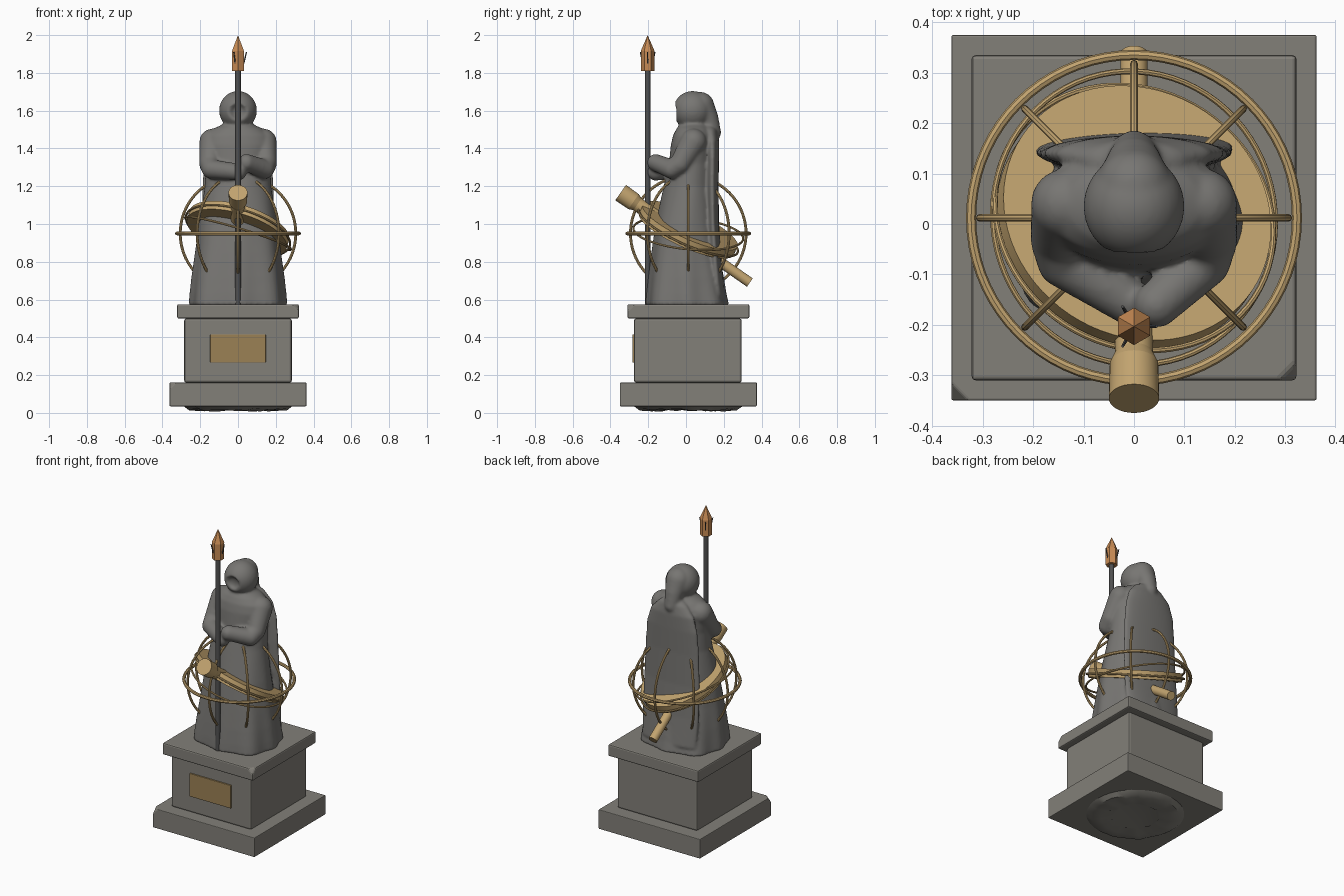
import bpy, bmesh, math, random
from mathutils import Vector, Matrix

if "Cube" in bpy.data.objects:
    bpy.data.objects.remove(bpy.data.objects["Cube"])

random.seed(4)


def mat(name, r, g, b):
    m = bpy.data.materials.new(name)
    m.diffuse_color = (r, g, b, 1)
    m.use_nodes = True
    m.node_tree.nodes["Principled BSDF"].inputs["Base Color"].default_value = m.diffuse_color
    return m


STATUE = mat("statue_grey", 0.185, 0.18, 0.17)
STONE = mat("plinth_stone", 0.225, 0.215, 0.19)
BRASS = mat("brass", 0.54, 0.37, 0.16)
BRONZE = mat("plaque_bronze", 0.33, 0.22, 0.09)
COPPER = mat("copper", 0.58, 0.26, 0.09)
IRON = mat("dark_iron", 0.08, 0.08, 0.08)


def finish(bm, name, material, smooth=True):
    bmesh.ops.recalc_face_normals(bm, faces=bm.faces)
    me = bpy.data.meshes.new(name)
    bm.to_mesh(me)
    bm.free()
    me.materials.append(material)
    ob = bpy.data.objects.new(name, me)
    bpy.context.collection.objects.link(ob)
    if smooth:
        bpy.ops.object.select_all(action='DESELECT')
        bpy.context.view_layer.objects.active = ob
        ob.select_set(True)
        bpy.ops.object.shade_smooth_by_angle(angle=math.radians(35))
    return ob


def block(name, lo, hi, material, bevel=0.0, chip=None):
    bm = bmesh.new()
    bmesh.ops.create_cube(bm, size=1)
    for v in bm.verts:
        v.co = [lo[i] if v.co[i] < 0 else hi[i] for i in range(3)]
    if chip:  # broken-off upper corner
        v = min(bm.verts, key=lambda p: (p.co - Vector(chip)).length)
        bmesh.ops.bevel(bm, geom=[v], offset=0.035, segments=1, affect='VERTICES')
    ob = finish(bm, name, material, False)
    if bevel:
        m = ob.modifiers.new("bevel", 'BEVEL')
        m.width, m.segments = bevel, 2
    return ob


def rod(name, a, b, r1, r2, sides, material, smooth=True):
    a, b = Vector(a), Vector(b)
    d = b - a
    M = Matrix.Translation((a + b) / 2) @ d.to_track_quat('Z', 'Y').to_matrix().to_4x4()
    bm = bmesh.new()
    bmesh.ops.create_cone(bm, cap_ends=True, segments=sides, radius1=r1, radius2=r2,
                          depth=d.length, matrix=M)
    return finish(bm, name, material, smooth)


def ring(name, normal, R, r, centre):
    q = Vector(normal).to_track_quat('Z', 'Y')
    bm = bmesh.new()
    n, k = 72, 8
    g = [[bm.verts.new(Vector(centre) + q @ Vector((
        (R + r * math.cos(math.tau * j / k)) * math.cos(math.tau * i / n),
        (R + r * math.cos(math.tau * j / k)) * math.sin(math.tau * i / n),
        r * math.sin(math.tau * j / k)))) for j in range(k)] for i in range(n)]
    for i in range(n):
        for j in range(k):
            bm.faces.new((g[i][j], g[(i + 1) % n][j],
                          g[(i + 1) % n][(j + 1) % k], g[i][(j + 1) % k]))
    return finish(bm, name, BRASS)


def loft(bm, rings, lobe=0.0):
    """Stack of ellipses (z, half width, front y, back y), capped."""
    n, prev = 64, None
    z0, z1 = rings[0][0], rings[-1][0]
    for z, rx, f, b in rings:
        fold = lobe * max(0, 1 - (z - z0) / (0.55 * (z1 - z0)))
        cur = []
        for i in range(n):
            t = math.tau * i / n
            s = 1 + fold * (math.cos(8 * t) - 1) * 0.5 + 1.2 * fold * math.sin(2 * t) ** 2
            cur.append(bm.verts.new((rx * s * math.cos(t),
                                     (f + b) / 2 + (b - f) / 2 * s * math.sin(t), z)))
        if prev:
            for i in range(n):
                j = (i + 1) % n
                bm.faces.new((prev[i], prev[j], cur[j], cur[i]))
        else:
            bm.faces.new(cur[::-1])
        prev = cur
    bm.faces.new(prev)


def limb(bm, pts):
    """Chain of overlapping balls (x, y, z, radius), fused later by the remesh."""
    for p, q in zip(pts, pts[1:]):
        for s in range(9):
            c = Vector(p).lerp(Vector(q), s / 8)
            bmesh.ops.create_icosphere(bm, subdivisions=3, radius=c[3],
                                       matrix=Matrix.Translation(c[:3]))


# plinth
block("plinth_base", (-0.362, -0.35, 0.035), (0.362, 0.375, 0.16), STONE, 0.004,
      (-0.362, -0.35, 0.16))
block("plinth_body", (-0.285, -0.275, 0.16), (0.285, 0.295, 0.5), STONE, 0.012)
block("plinth_cap", (-0.322, -0.31, 0.5), (0.322, 0.335, 0.575), STONE, 0.008,
      (0.322, -0.31, 0.575))
block("plaque", (-0.147, -0.284, 0.267), (0.147, -0.27, 0.415), BRONZE, 0.002)

# rough broken stone under the plinth
bm = bmesh.new()
n, rows = 40, []
for R, z in ((0.29, 0.037), (0.26, 0.017), (0.2, 0.012), (0.14, 0.022)):
    rows.append([bm.verts.new((R * math.cos(math.tau * i / n), 0.012 + R * math.sin(math.tau * i / n),
                               z if z > 0.03 else z + random.uniform(-0.006, 0.006)))
                 for i in range(n)])
for a, b in zip(rows, rows[1:]):
    for i in range(n):
        bm.faces.new((a[i], a[(i + 1) % n], b[(i + 1) % n], b[i]))
bm.faces.new(rows[0])
bm.faces.new(rows[-1])
finish(bm, "rough_underside", STONE)

# robed figure: robe, cape, arms, hood, fused into one carved form
bm = bmesh.new()
loft(bm, [(0.57, 0.262, -0.215, 0.228), (0.63, 0.257, -0.21, 0.215), (0.72, 0.247, -0.2, 0.2),
          (0.85, 0.228, -0.183, 0.175), (1.0, 0.207, -0.162, 0.16), (1.2, 0.175, -0.118, 0.15),
          (1.32, 0.172, -0.09, 0.15), (1.42, 0.188, -0.08, 0.15), (1.47, 0.175, -0.068, 0.145),
          (1.505, 0.13, -0.05, 0.13), (1.53, 0.075, -0.03, 0.11), (1.6, 0.06, -0.02, 0.1)], 0.07)
loft(bm, [(0.62, 0.19, 0.13, 0.21), (0.8, 0.2, 0.12, 0.188), (1.0, 0.197, 0.11, 0.175),
          (1.2, 0.19, 0.105, 0.172), (1.35, 0.178, 0.105, 0.175), (1.44, 0.15, 0.1, 0.175),
          (1.5, 0.095, 0.09, 0.165), (1.53, 0.04, 0.09, 0.14)])
for s, hz, hx in ((-1, 1.275, 0.0), (1, 1.325, 0.045)):
    limb(bm, [(s * 0.135, 0.04, 1.435, 0.07), (s * 0.15, -0.03, 1.32, 0.056),
              (s * 0.14, -0.075, 1.29, 0.052), (s * hx, -0.16, hz, 0.046)])
limb(bm, [(0, 0.075, 1.625, 0.075), (0, 0.115, 1.56, 0.057), (0, 0.14, 1.485, 0.046),
          (0, 0.14, 1.46, 0.035)])
head = bmesh.ops.create_uvsphere(bm, u_segments=48, v_segments=32, radius=1)["verts"]
for v in head:
    v.co = Vector((v.co.x * 0.1, v.co.y * 0.103 + 0.035, v.co.z * 0.103 + 1.601))
    d = math.hypot(v.co.x, v.co.z - 1.595)
    if v.co.y < 0 and d < 0.042:  # face hollow
        v.co.y += 0.035 * (1 - (d / 0.042) ** 2) ** 0.5
figure = finish(bm, "robed_figure", STATUE, False)
rm = figure.modifiers.new("fuse", 'REMESH')
rm.mode, rm.voxel_size, rm.use_smooth_shade = 'VOXEL', 0.008, True
sm = figure.modifiers.new("soften", 'SMOOTH')
sm.factor, sm.iterations = 0.5, 7

# staff with lantern head
SY = -0.203
rod("staff", (0, SY, 0.575), (0, SY, 1.82), 0.015, 0.015, 16, IRON)
rod("lantern", (0, SY, 1.81), (0, SY, 1.915), 0.036, 0.036, 6, COPPER, False)
rod("lantern_tip", (0, SY, 1.915), (0, SY, 2.0), 0.037, 0.0, 6, COPPER, False)
for i in range(3):
    t = math.tau * i / 3
    c, s = math.cos(t), math.sin(t)
    rod("lantern_prong", (0.03 * c, SY + 0.03 * s, 1.85),
        (0.045 * c, SY + 0.045 * s, 1.91), 0.004, 0.003, 6, IRON)

# armillary rings around the robe
C = (0, 0.012, 0.95)
ring("horizon_ring", (0, 0, 1), 0.323, 0.01, C)
for i in range(4):
    a = math.pi * i / 4
    ring("meridian_ring", (math.cos(a), math.sin(a), 0), 0.306, 0.0075, C)
ring("tilted_ring", (0.3, 0.1, 1), 0.292, 0.006, C)
ring("disc_ring", (0.3, 0.45, 1), 0.286, 0.006, (0, 0.012, 0.965))

# tilted dial disc
mid, nrm = Vector((0, 0.012, 0.97)), Vector((0.3, 0.45, 1)).normalized()
rod("dial_disc", mid - nrm * 0.025, mid + nrm * 0.025, 0.275, 0.275, 72, BRASS)

# telescope passing through the figure
A, B = Vector((0, -0.346, 1.166)), Vector((0, 0.338, 0.69))
for name, t0, t1, r0, r1 in (("telescope_lens", 0, 0.1, 0.05, 0.048),
                             ("telescope_neck", 0.1, 0.13, 0.048, 0.038),
                             ("telescope_barrel", 0.13, 0.4, 0.038, 0.038),
                             ("telescope_eyepiece", 0.4, 1, 0.027, 0.027)):
    rod(name, A.lerp(B, t0), A.lerp(B, t1), r0, r1, 32, BRASS)
